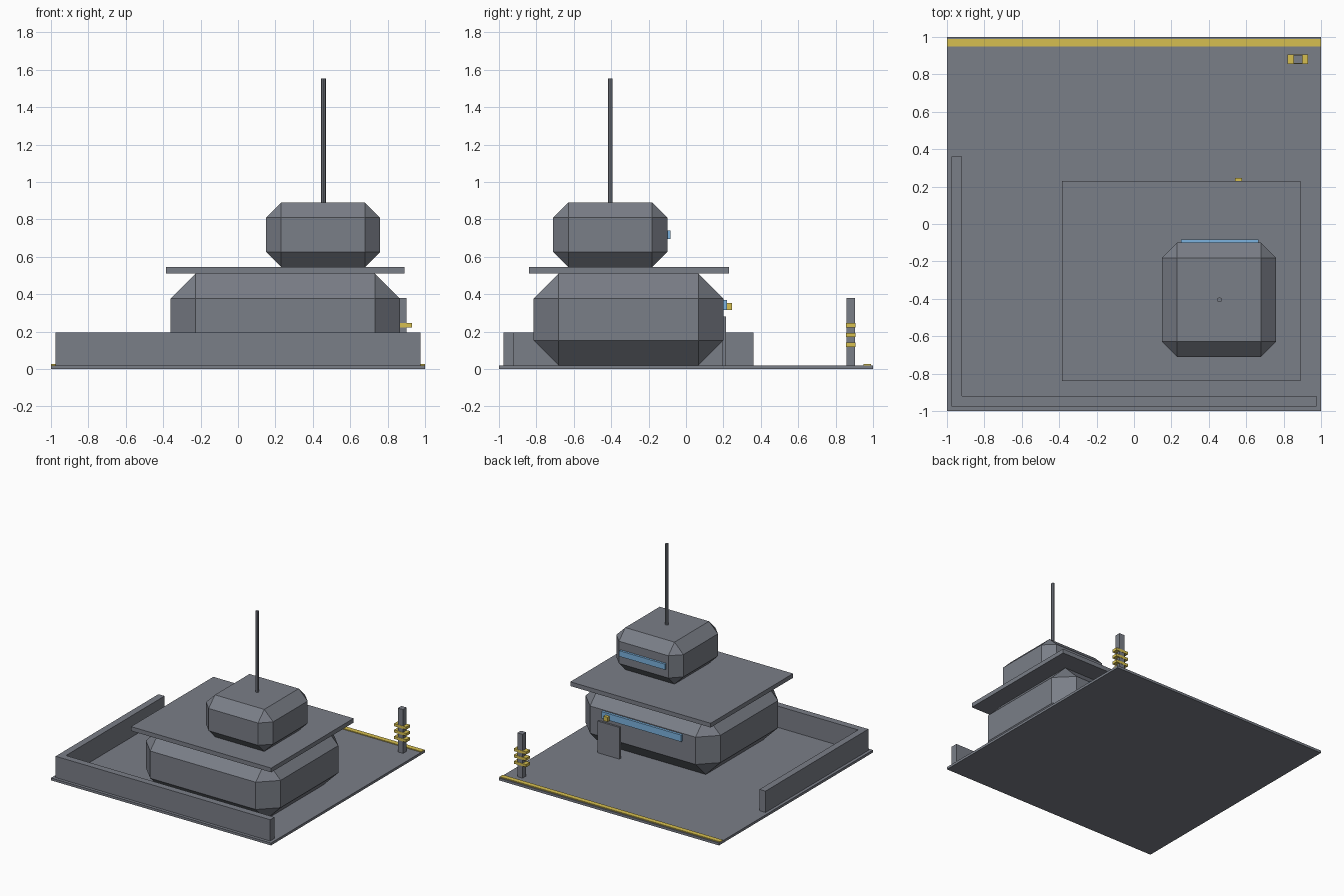
import bpy
import bmesh
from mathutils import Vector

cube = bpy.data.objects.get("Cube")
if cube:
    bpy.data.objects.remove(cube, do_unlink=True)


def material(name, rgb):
    mat = bpy.data.materials.new(name)
    mat.use_nodes = True
    mat.diffuse_color = (*rgb, 1)
    mat.node_tree.nodes["Principled BSDF"].inputs["Base Color"].default_value = (*rgb, 1)
    return mat


GREY = material("slate grey", (0.195, 0.21, 0.245))
YELLOW = material("warning yellow", (0.67, 0.52, 0.08))
BLUE = material("window blue", (0.2, 0.45, 0.74))


def finish(name, bm, mat):
    mesh = bpy.data.meshes.new(name)
    bm.to_mesh(mesh)
    bm.free()
    mesh.materials.append(mat)
    obj = bpy.data.objects.new(name, mesh)
    bpy.context.collection.objects.link(obj)
    return obj


def box(name, x, y, z, mat=GREY, chamfer=0):
    """Box between the given (low, high) ranges, with optional flat chamfers."""
    low, high = Vector((x[0], y[0], z[0])), Vector((x[1], y[1], z[1]))
    bm = bmesh.new()
    bmesh.ops.create_cube(bm, size=1)
    bmesh.ops.scale(bm, vec=high - low, verts=bm.verts)
    bmesh.ops.translate(bm, vec=(low + high) / 2, verts=bm.verts)
    if chamfer:
        bmesh.ops.bevel(bm, geom=list(bm.edges), offset=chamfer, offset_type='OFFSET',
                        segments=1, profile=0.5, affect='EDGES')
    return finish(name, bm, mat)


# Ground slab with painted edge strip
FLOOR = 0.02
box("ground_slab", (-1, 1), (-1, 1), (0, FLOOR))
box("edge_strip", (-1, 1), (0.95, 0.99), (FLOOR, 0.027), YELLOW)

# Low perimeter walls
box("front_wall", (-0.975, 0.975), (-0.975, -0.92), (FLOOR, 0.195))
box("side_wall", (-0.975, -0.92), (-0.92, 0.36), (FLOOR, 0.195))

# Main building, roof slab and upper cabin
box("lower_building", (-0.36, 0.865), (-0.815, 0.2), (FLOOR, 0.51), chamfer=0.133)
box("roof_slab", (-0.385, 0.89), (-0.84, 0.23), (0.51, 0.545))
box("upper_cabin", (0.15, 0.76), (-0.71, -0.1), (0.545, 0.89), chamfer=0.081)

# Rear windows, door and door lamp
box("upper_window", (0.25, 0.665), (-0.105, -0.082), (0.695, 0.742), BLUE)
box("lower_window", (-0.11, 0.615), (0.195, 0.22), (0.315, 0.37), BLUE)
box("door", (0.455, 0.655), (0.195, 0.215), (FLOOR, 0.28))
box("door_lamp", (0.54, 0.577), (0.212, 0.246), (0.315, 0.352), YELLOW)

# Mast on the cabin roof
bm = bmesh.new()
bmesh.ops.create_cone(bm, cap_ends=True, segments=8, radius1=0.013, radius2=0.013, depth=0.665)
bmesh.ops.translate(bm, vec=(0.457, -0.405, 1.222), verts=bm.verts)
finish("mast", bm, GREY)

# Corner post with three pairs of yellow cross bars
box("post", (0.853, 0.9), (0.857, 0.903), (FLOOR, 0.38))
for i in range(3):
    z = 0.13 + 0.052 * i
    for side, x in (("right", (0.82, 0.853)), ("left", (0.9, 0.93))):
        box(f"post_bar_{side}_{i + 1}", x, (0.855, 0.905), (z - 0.011, z + 0.011), YELLOW)
    for side, y in (("front", (0.855, 0.857)), ("back", (0.903, 0.905))):
        box(f"post_band_{side}_{i + 1}", (0.853, 0.9), y, (z - 0.011, z + 0.011), YELLOW)
